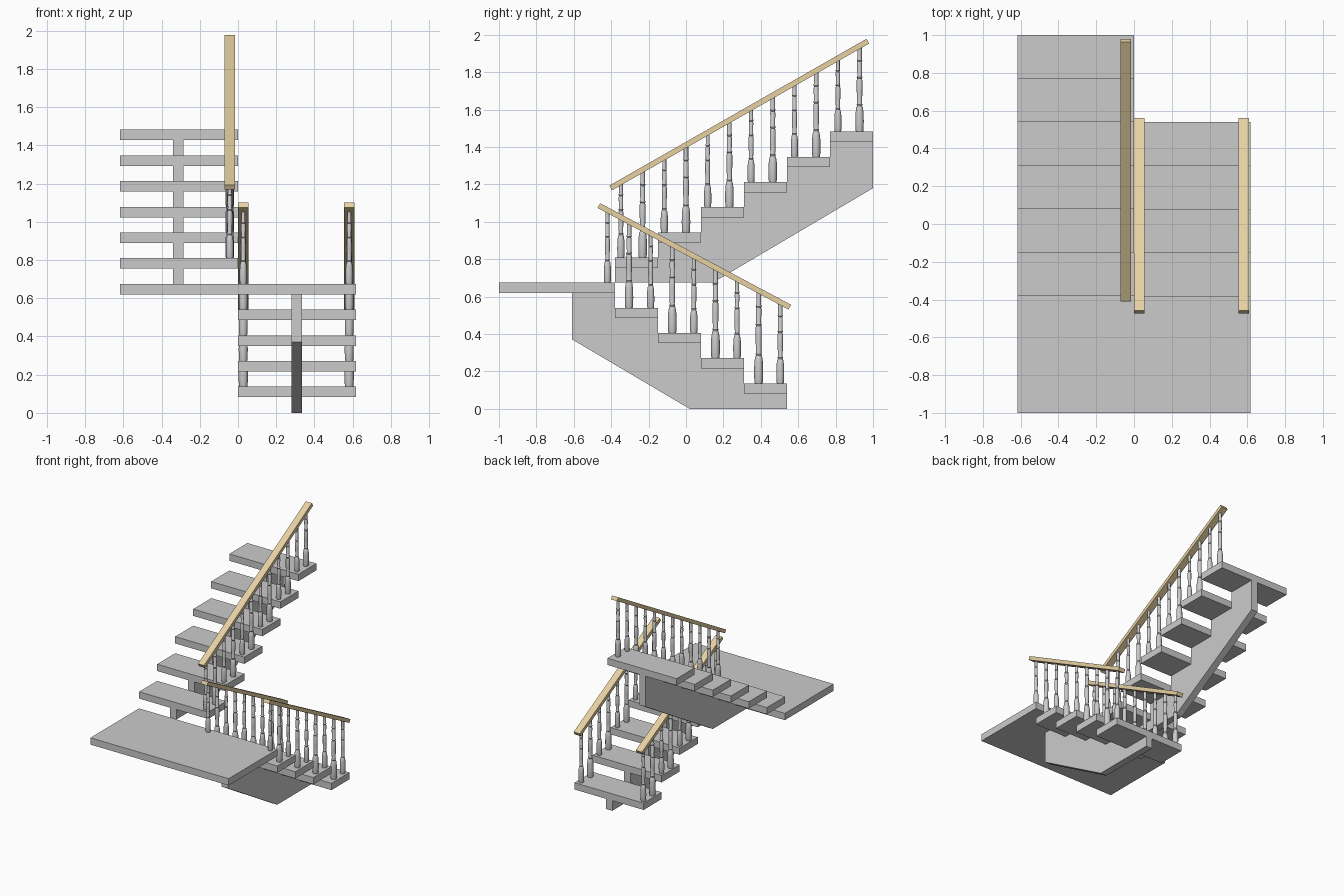
import bpy, bmesh, math

if "Cube" in bpy.data.objects:
    bpy.data.objects.remove(bpy.data.objects["Cube"])

RUN, RISE, THICK, W = 0.23, 0.1345, 0.055, 0.617
Y_LAND, Z_LAND = -0.38, 0.675

tan = bpy.data.materials.new("rail_wood")
tan.diffuse_color = (0.8, 0.64, 0.36, 1)
tan.use_nodes = True
tan.node_tree.nodes["Principled BSDF"].inputs["Base Color"].default_value = tan.diffuse_color


def finish(name, bm, mat=None):
    bmesh.ops.recalc_face_normals(bm, faces=bm.faces)
    me = bpy.data.meshes.new(name)
    bm.to_mesh(me)
    bm.free()
    ob = bpy.data.objects.new(name, me)
    bpy.context.collection.objects.link(ob)
    if mat:
        me.materials.append(mat)
    return ob


def slab(name, x0, x1, profile, mat=None):
    """Extrude a (y, z) outline from x0 to x1."""
    bm = bmesh.new()
    f = bm.faces.new([bm.verts.new((x0, y, z)) for y, z in profile])
    r = bmesh.ops.extrude_face_region(bm, geom=[f])
    vs = [v for v in r["geom"] if isinstance(v, bmesh.types.BMVert)]
    bmesh.ops.translate(bm, verts=vs, vec=(x1 - x0, 0, 0))
    return finish(name, bm, mat)


def board(name, x0, x1, y0, y1, top):
    b = top - THICK
    return slab(name, x0, x1, [(y0, b), (y1, b), (y1, top), (y0, top)])


# turned baluster: (radius, height) as fractions of the total height
TURNING = [(0.042, 0), (0.047, 0.02), (0.049, 0.12), (0.047, 0.22), (0.038, 0.285),
           (0.028, 0.30), (0.034, 0.315), (0.028, 0.33), (0.033, 0.46), (0.033, 0.60),
           (0.026, 0.62), (0.034, 0.635), (0.026, 0.65), (0.030, 0.80), (0.024, 0.815),
           (0.032, 0.83), (0.026, 0.85), (0.026, 1.0)]
SEG = 12


def baluster(name, x, y, base, top):
    h = top - base
    bm = bmesh.new()
    rings = [[bm.verts.new((x + r * h * math.cos(2 * math.pi * k / SEG),
                            y + r * h * math.sin(2 * math.pi * k / SEG),
                            base + t * h)) for k in range(SEG)] for r, t in TURNING]
    for a, b in zip(rings, rings[1:]):
        for k in range(SEG):
            n = (k + 1) % SEG
            bm.faces.new((a[k], a[n], b[n], b[k]))
    bm.faces.new(rings[0])
    bm.faces.new(rings[-1])
    for f in bm.faces:
        f.smooth = len(f.verts) == 4
    ob = finish(name, bm)
    bpy.ops.object.select_all(action='DESELECT')
    ob.select_set(True)
    bpy.context.view_layer.objects.active = ob
    bpy.ops.object.shade_smooth_by_angle(angle=math.radians(35))


def railing(name, x, p, q, posts):
    """Sloped handrail from p to q (y, z centre line) with posts (y, base z) below it."""
    dy, dz = q[0] - p[0], q[1] - p[1]
    n = math.hypot(dy, dz)
    oy, oz = -dz / n * 0.0145, dy / n * 0.0145
    slab(name + "_handrail", x - 0.0275, x + 0.0275,
         [(p[0] - oy, p[1] - oz), (q[0] - oy, q[1] - oz),
          (q[0] + oy, q[1] + oz), (p[0] + oy, p[1] + oz)], tan)
    for i, (y, base) in enumerate(posts):
        baluster(f"{name}_baluster_{i + 1}", x, y, base, p[1] + (y - p[0]) * dz / dy)


def stepped(y, z, dirn, count):
    """Stair outline under the treads, starting at the (y, z) of the first tread underside."""
    pts = []
    for i in range(count):
        pts += [(y + dirn * RUN * i, z + RISE * i), (y + dirn * RUN * (i + 1), z + RISE * i)]
    return pts


# landing
board("landing", -W, W, -1.0, Y_LAND, Z_LAND)

# lower flight: treads and central stringer
for i in range(4):
    y1 = 0.54 - RUN * i
    board(f"lower_tread_{i + 1}", 0, W, y1 - RUN, y1, Z_LAND - RISE * (4 - i))
z1 = Z_LAND - 4 * RISE - THICK
slab("lower_stringer", 0.28, 0.336,
     [(0.02, 0), (0.54, 0)] + stepped(0.54, z1, -1, 5) + [(-0.61, 0.372)])

# upper flight: treads and central stringer
for i in range(6):
    y0 = Y_LAND + RUN * i
    board(f"upper_tread_{i + 1}", -W, 0, y0, y0 + RUN, Z_LAND + RISE * (i + 1))
slab("upper_stringer", -0.34, -0.284,
     [(0.144, Z_LAND), (Y_LAND, Z_LAND)]
     + stepped(Y_LAND, Z_LAND + RISE - THICK, 1, 6) + [(1.0, 1.18)])

# railings: two balusters per tread, one more on the landing
lower_posts = [(0.504 - 0.1155 * i, Z_LAND - RISE * (4 - i // 2)) for i in range(9)]
for side, x in (("lower_inner", 0.0275), ("lower_outer", 0.582)):
    railing(side, x, (-0.466, 1.087), (0.555, 0.544), lower_posts)
upper_posts = [(-0.348 + 0.116 * i, Z_LAND + RISE * (i // 2 + 1)) for i in range(12)]
railing("upper", -0.043, (-0.403, 1.181), (0.972, 1.966), upper_posts)
